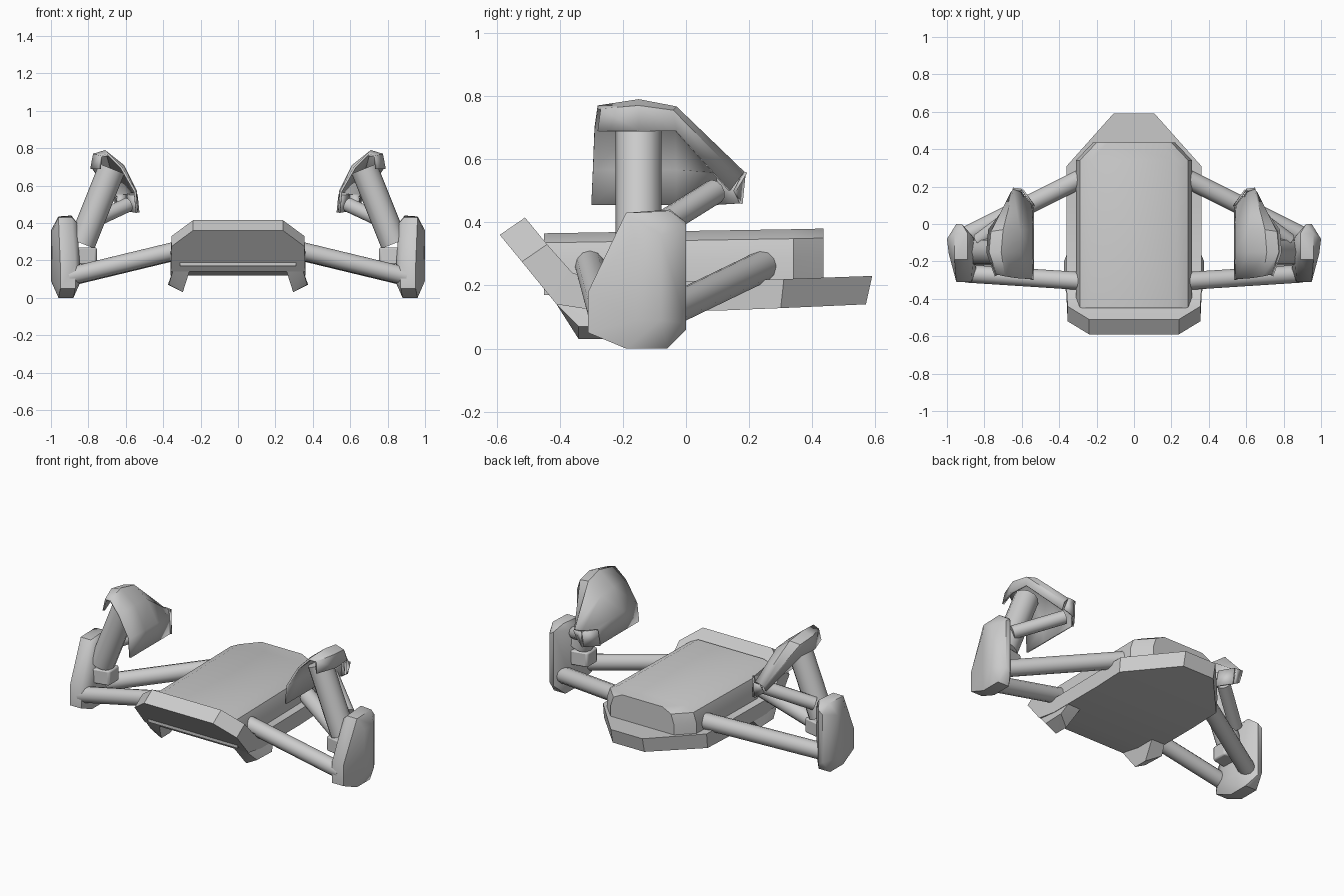
import bpy, bmesh
from mathutils import Vector

if "Cube" in bpy.data.objects:
    bpy.data.objects.remove(bpy.data.objects["Cube"])


def finish(bm, name, mirror=False, angle=0.6, thickness=0, bevel=0):
    bmesh.ops.recalc_face_normals(bm, faces=bm.faces[:])
    me = bpy.data.meshes.new(name)
    bm.to_mesh(me)
    bm.free()
    ob = bpy.data.objects.new(name, me)
    bpy.context.collection.objects.link(ob)
    if thickness:
        m = ob.modifiers.new("Thickness", 'SOLIDIFY')
        m.thickness, m.offset = thickness, -1
    if bevel:
        m = ob.modifiers.new("Bevel", 'BEVEL')
        m.width, m.segments, m.limit_method = bevel, 2, 'ANGLE'
    if mirror:
        m = ob.modifiers.new("Mirror", 'MIRROR')
        m.use_mirror_merge = False
    bpy.ops.object.select_all(action='DESELECT')
    ob.select_set(True)
    bpy.context.view_layer.objects.active = ob
    bpy.ops.object.shade_smooth_by_angle(angle=angle)
    return ob


def loft(name, rings, closed=True, **kw):
    """Skin a list of rings with equal point counts; cap the ends if closed."""
    bm = bmesh.new()
    vs = [[bm.verts.new(p) for p in r] for r in rings]
    n = len(vs[0])
    for a, b in zip(vs, vs[1:]):
        for i in range(n if closed else n - 1):
            j = (i + 1) % n
            bm.faces.new((a[i], a[j], b[j], b[i]))
    if closed:
        bm.faces.new(vs[0])
        bm.faces.new(vs[-1])
    return finish(bm, name, **kw)


def hull(name, pts, **kw):
    bm = bmesh.new()
    for p in pts:
        bm.verts.new(p)
    res = bmesh.ops.convex_hull(bm, input=bm.verts[:])
    junk = [v for v in bm.verts if not v.link_faces]
    bmesh.ops.delete(bm, geom=junk, context='VERTS')
    return finish(bm, name, mirror=True, **kw)


def rod(name, a, b, r):
    a, b = Vector(a), Vector(b)
    d = b - a
    bm = bmesh.new()
    bmesh.ops.create_cone(bm, cap_ends=True, segments=12, radius1=r, radius2=r, depth=d.length)
    mat = d.to_track_quat('Z', 'Y').to_matrix().to_4x4()
    mat.translation = (a + b) / 2
    bm.transform(mat)
    return finish(bm, name, mirror=True)


# bent floor tray: (half width, bottom y, bottom z, top y, top z)
tray = [(.24, -.59, .36, -.51, .415), (.355, -.52, .275, -.44, .33),
        (.36, -.41, .14, -.36, .24), (.36, -.28, .12, -.26, .21),
        (.36, .10, .12, .10, .215), (.36, .30, .128, .31, .22),
        (.11, .57, .14, .59, .23)]
loft("floor_tray", [[(-w, yb, zb), (w, yb, zb), (w, yt, zt), (-w, yt, zt)]
                    for w, yb, zb, yt, zt in tray])

# main body: rounded-shoulder box with chamfered rear corners
body = [(.31, -.45, .365), (.31, .34, .378), (.22, .435, .38)]
loft("body", [[(-w, y, .17), (w, y, .17), (w, y, zt - .09), (w - .02, y, zt - .03),
               (w - .08, y, zt), (.08 - w, y, zt), (.02 - w, y, zt - .03), (-w, y, zt - .09)]
              for w, y, zt in body], angle=0.7)

# slanted skids under the tray
hull("skid", [(.26, -.41, .14), (.35, -.41, .14), (.26, -.14, .14), (.35, -.14, .14),
              (.295, -.34, .03), (.37, -.34, .07), (.295, -.25, .03), (.375, -.20, .07)])

# suspension arms and struts
rod("front_arm", (.28, -.305, .265), (.90, -.265, .115), .048)
rod("rear_arm", (.28, .245, .262), (.91, -.07, .11), .05)
rod("main_strut", (.835, -.15, .29), (.675, -.15, .69), .073)
rod("side_strut", (.83, -.09, .385), (.59, .09, .497), .04)

# bracket between hub and strut
hull("strut_bracket", [(x, y, z) for x, dy in ((.755, .05), (.9, .08))
                       for y in (-.15 - dy, -.15 + dy) for z in (.18, .27)], bevel=.01)

# faceted hub block
hull("hub", [(.92, 0, .40), (.92, 0, .06), (.95, 0, .38), (.95, 0, .08),
             (.89, -.05, .44), (.96, -.05, .435), (.89, -.19, .43), (.96, -.19, .43),
             (.87, -.31, .18), (.95, -.31, .18), (.87, -.31, .05), (.95, -.31, .05),
             (.88, -.19, 0), (.96, -.19, 0), (.88, -.06, 0), (.96, -.06, 0),
             (1, -.08, .36), (1, -.08, .09), (.99, -.16, .36), (.99, -.16, .09),
             (.84, -.26, .09), (.86, -.07, .40), (.86, -.18, .40), (.85, -.08, .08)], angle=0.75)

# curved thin guard lofted front to rear, open underneath
guard = [
    [(.535, -.30, .455), (.545, -.295, .57), (.62, -.29, .70), (.69, -.28, .77), (.735, -.27, .76), (.745, -.28, .69)],
    [(.535, -.15, .455), (.54, -.15, .57), (.61, -.15, .71), (.71, -.15, .79), (.775, -.15, .77), (.79, -.15, .69)],
    [(.535, -.03, .455), (.54, -.03, .57), (.61, -.03, .70), (.70, -.03, .767), (.765, -.04, .755), (.78, -.03, .69)],
    [(.535, .09, .455), (.545, .10, .555), (.60, .17, .56), (.645, .185, .56), (.66, .17, .54), (.655, .14, .50)],
]
loft("guard", guard, closed=False, mirror=True, thickness=.012)
# short rear lip closing the lower end of the guard
bm = bmesh.new()
bm.faces.new([bm.verts.new(p) for p in ((.535, .09, .455), (.545, .10, .555), (.60, .18, .56), (.595, .17, .46))])
bm.faces.new([bm.verts.new(p) for p in ((.60, .18, .56), (.645, .185, .56), (.65, .15, .50), (.595, .17, .46))])
finish(bm, "guard_rear_lip", mirror=True, thickness=.01)
